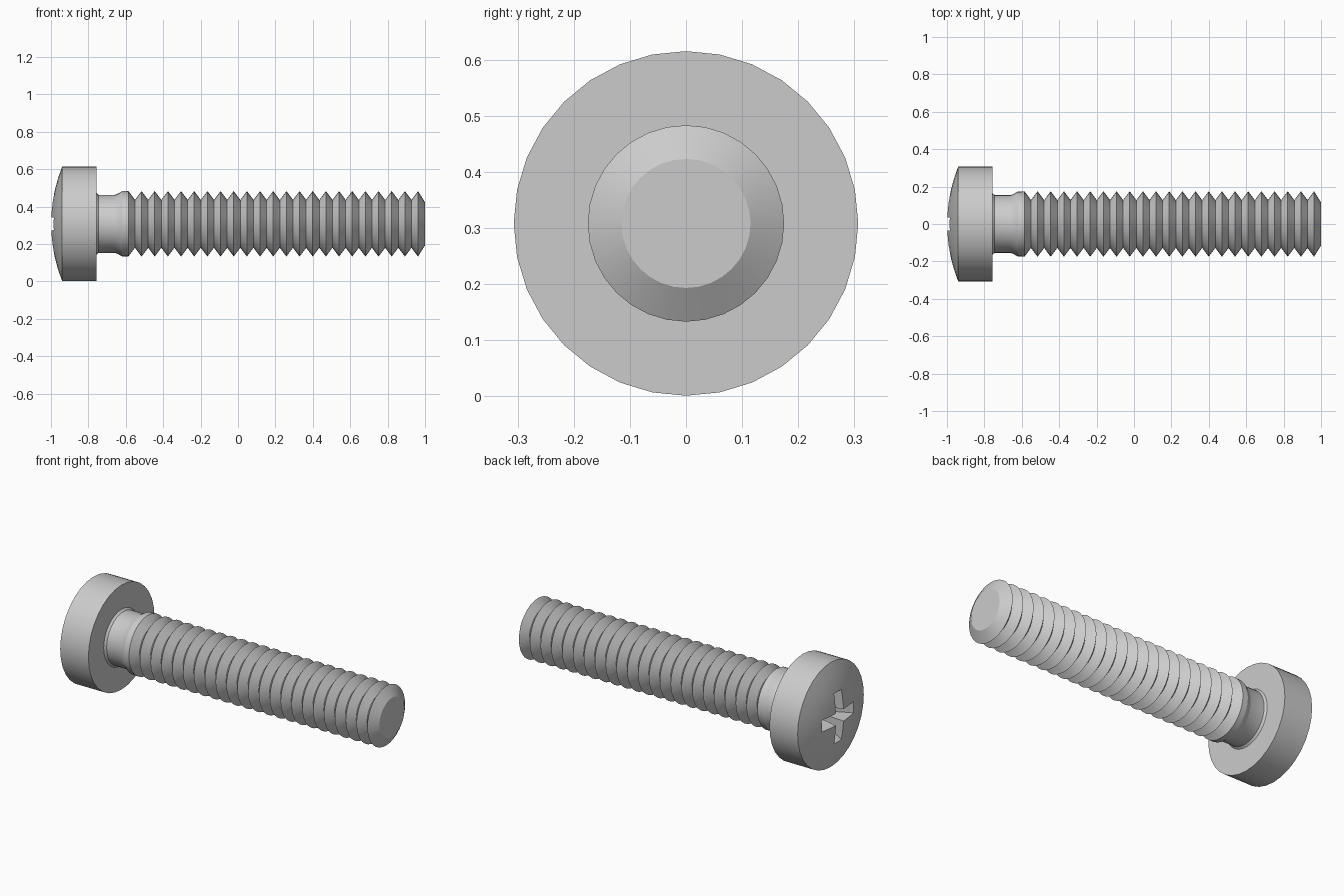
import bpy
import bmesh
from math import sin, cos, pi

if "Cube" in bpy.data.objects:
    bpy.data.objects.remove(bpy.data.objects["Cube"])

AXIS_Z = 0.308
SIDES = 32


def finish(bm, name):
    bmesh.ops.recalc_face_normals(bm, faces=bm.faces)
    mesh = bpy.data.meshes.new(name)
    bm.to_mesh(mesh)
    bm.free()
    obj = bpy.data.objects.new(name, mesh)
    bpy.context.collection.objects.link(obj)
    return obj


def lathe(name, profile):
    """Revolve (x, radius) points about the screw axis and cap both ends."""
    bm = bmesh.new()
    rings = []
    for x, r in profile:
        rings.append([bm.verts.new((x, r * sin(2 * pi * i / SIDES),
                                    AXIS_Z + r * cos(2 * pi * i / SIDES)))
                      for i in range(SIDES)])
    for a, b in zip(rings, rings[1:]):
        for i in range(SIDES):
            j = (i + 1) % SIDES
            bm.faces.new((a[i], a[j], b[j], b[i]))
    bm.faces.new(rings[0])
    bm.faces.new(rings[-1])
    return finish(bm, name)


def slot_cutter(name, vertical):
    """Tapered blade: wide at the dome, shorter and thinner at the bottom."""
    bm = bmesh.new()
    rings = []
    for x, length, width in ((-1.02, 0.172, 0.037), (-0.86, 0.06, 0.022)):
        ring = []
        for s, t in ((-1, -1), (1, -1), (1, 1), (-1, 1)):
            u, v = s * length, t * width
            y, z = (v, u) if vertical else (u, v)
            ring.append(bm.verts.new((x, y, AXIS_Z + z)))
        rings.append(ring)
    a, b = rings
    for i in range(4):
        j = (i + 1) % 4
        bm.faces.new((a[i], a[j], b[j], b[i]))
    bm.faces.new(a)
    bm.faces.new(b)
    obj = finish(bm, name)
    obj.hide_render = True
    return obj


# Domed pan head with flat underside
R = 0.307
dome = [(-1 + 0.06 * k * k, R * k) for k in (0.06, 0.2, 0.4, 0.6, 0.8, 1.0)]
head = lathe("head", dome + [(-0.757, R), (-0.757, 0.1)])

# Cross recess cut into the dome
cutters = [slot_cutter("recess_cutter_a", True), slot_cutter("recess_cutter_b", False)]
for c in cutters:
    mod = head.modifiers.new(c.name, 'BOOLEAN')
    mod.operation = 'DIFFERENCE'
    mod.solver = 'EXACT'
    mod.object = c
bpy.context.view_layer.update()
cut_mesh = bpy.data.meshes.new_from_object(
    head.evaluated_get(bpy.context.evaluated_depsgraph_get()))
head.modifiers.clear()
head.data = cut_mesh
for c in cutters:
    bpy.data.objects.remove(c)

# Plain neck with fillet and flare, continuing into ring threads
shaft = [(-0.765, 0.165), (-0.757, 0.165), (-0.745, 0.155), (-0.66, 0.155),
         (-0.645, 0.16), (-0.62, 0.174), (-0.586, 0.175)]
PITCH = 0.0704
for i in range(22):
    peak = -0.586 + PITCH * (i + 1)
    shaft += [(peak - PITCH / 2, 0.128), (peak, 0.175)]
shaft.append((1.0, 0.115))
lathe("threaded_shaft", shaft)

# Smooth the round surfaces while keeping edges crisp
bpy.ops.object.select_all(action='DESELECT')
for obj in bpy.context.collection.objects:
    obj.select_set(True)
    bpy.context.view_layer.objects.active = obj
bpy.ops.object.shade_smooth_by_angle(angle=pi / 9)
